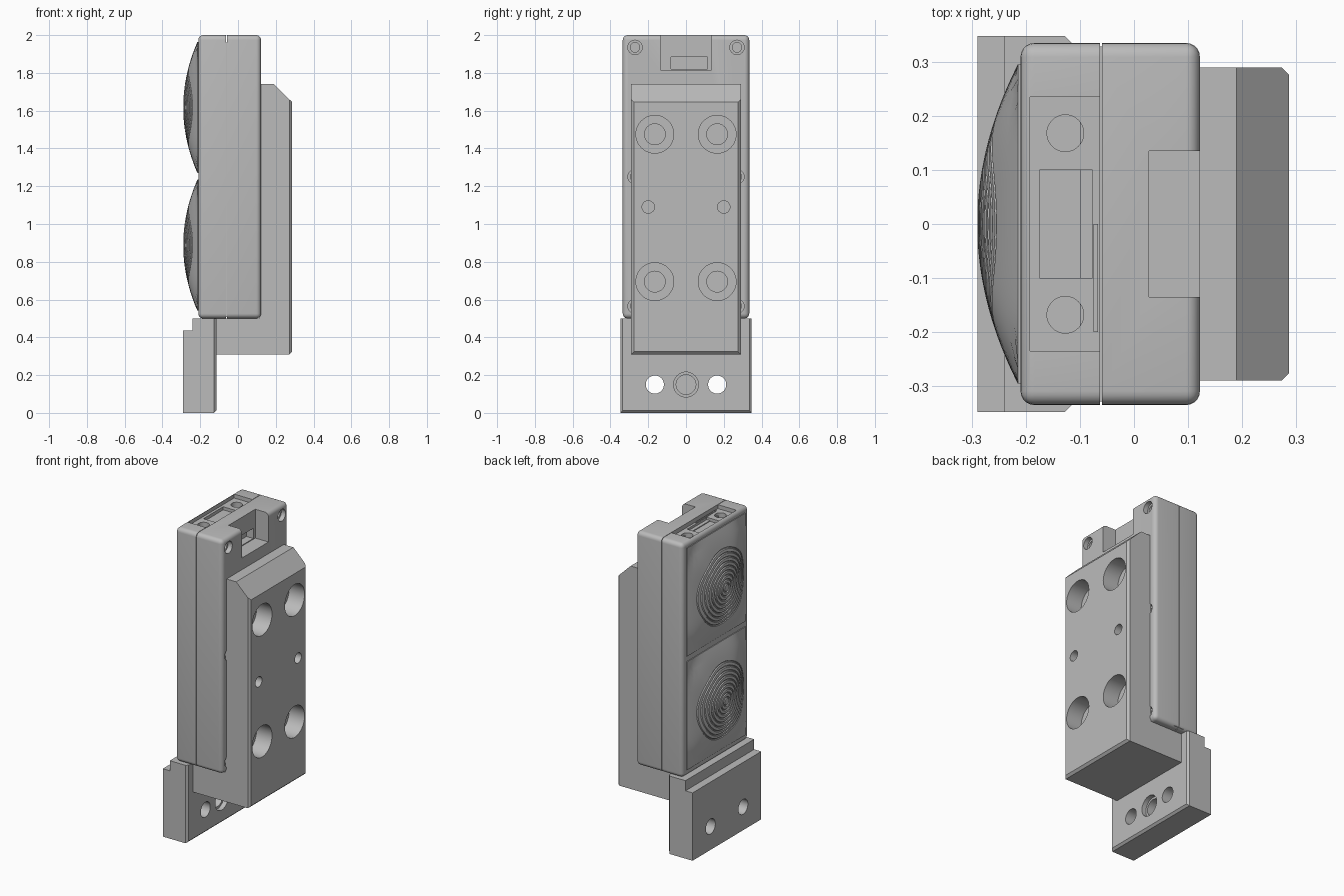
import bpy, bmesh, math
from mathutils import Matrix, Vector

old = bpy.data.objects.get("Cube")
if old:
    bpy.data.objects.remove(old, do_unlink=True)

grey = bpy.data.materials.new("plain_grey")
grey.use_nodes = True
grey.diffuse_color = (0.5, 0.5, 0.5, 1)
grey.node_tree.nodes["Principled BSDF"].inputs["Base Color"].default_value = (0.5, 0.5, 0.5, 1)


def make(name, bm):
    bmesh.ops.recalc_face_normals(bm, faces=bm.faces)
    mesh = bpy.data.meshes.new(name)
    bm.to_mesh(mesh)
    bm.free()
    obj = bpy.data.objects.new(name, mesh)
    obj.data.materials.append(grey)
    bpy.context.collection.objects.link(obj)
    return obj


def activate(obj):
    bpy.ops.object.select_all(action='DESELECT')
    obj.select_set(True)
    bpy.context.view_layer.objects.active = obj


def box_bm(lo, hi):
    bm = bmesh.new()
    bmesh.ops.create_cube(bm, size=1)
    lo, hi = Vector(lo), Vector(hi)
    for v in bm.verts:
        v.co = (lo + hi) / 2 + v.co * (hi - lo)
    return bm


def cyl_bm(center, radius, depth, axis='X'):
    # Cylinder running from the center backwards along its axis by depth
    bm = bmesh.new()
    bmesh.ops.create_cone(bm, cap_ends=True, segments=40, radius1=radius, radius2=radius, depth=depth + 0.1)
    shift = Matrix.Translation((0, 0, (0.1 - depth) / 2))
    turn = Matrix.Rotation(math.pi / 2, 4, 'Y') if axis == 'X' else Matrix()
    bmesh.ops.transform(bm, matrix=Matrix.Translation(center) @ turn @ shift, verts=bm.verts)
    return bm


def cut(obj, bm):
    cutter = make("cutter", bm)
    cutter.hide_render = True
    mod = obj.modifiers.new("cut", 'BOOLEAN')
    mod.operation, mod.solver, mod.object = 'DIFFERENCE', 'EXACT', cutter
    activate(obj)
    bpy.ops.object.modifier_apply(modifier=mod.name)
    bpy.data.objects.remove(cutter, do_unlink=True)


def extrude_profile(points, half):
    # Profile in x and z, extruded across y
    bm = bmesh.new()
    face = bm.faces.new([bm.verts.new((x, -half, z)) for x, z in points])
    new = bmesh.ops.extrude_face_region(bm, geom=[face])["geom"]
    bmesh.ops.translate(bm, vec=(0, 2 * half, 0), verts=[g for g in new if isinstance(g, bmesh.types.BMVert)])
    return bm


def bevel(bm, rule, width, segments=1):
    edges = [e for e in bm.edges if rule(*e.verts)]
    bmesh.ops.bevel(bm, geom=edges, offset=width, segments=segments, profile=0.5, affect='EDGES')


def half_shell(name, x0, x1, seam):
    bm = box_bm((x0, -0.335, 0.5), (x1, 0.335, 2))
    bevel(bm, lambda a, b: not (abs(a.co.x - seam) < 1e-4 and abs(b.co.x - seam) < 1e-4), 0.026, 5)
    return make(name, bm)


parts = []

# Housing: two rounded shells with a fine seam between them
front_shell = half_shell("lens_side_shell", -0.21, -0.0625, -0.0625)
back_shell = half_shell("mount_side_shell", -0.0595, 0.122, -0.0595)
seam_core = make("seam_core", box_bm((-0.1, -0.328, 0.507), (-0.03, 0.328, 1.96)))
parts += [front_shell, back_shell, seam_core]

# Top recess with window and screw holes
cut(front_shell, box_bm((-0.192, -0.235, 1.975), (0, 0.235, 2.1)))
cut(front_shell, box_bm((-0.175, -0.1, 1.955), (-0.077, 0.1, 2.1)))
for side in (-1, 1):
    cut(front_shell, cyl_bm((-0.127, side * 0.168, 1.975), 0.034, 0.03, 'Z'))
parts.append(make("recess_rib", box_bm((-0.075, -0.2, 1.96), (-0.067, 0, 1.98))))

# Notch, socket and screw holes of the mount side
cut(back_shell, box_bm((0.028, -0.135, 1.815), (0.2, 0.135, 2.1)))
cut(back_shell, box_bm((-0.02, -0.08, 1.82), (0.1, 0.115, 1.885)))
for side in (-1, 1):
    for z in (1.935, 1.25, 0.565):
        cut(back_shell, cyl_bm((0.122, side * 0.27, z), 0.038, 0.03))
        cut(back_shell, cyl_bm((0.122, side * 0.27, z), 0.025, 0.08))

# Mounting block with counterbored holes
bm = extrude_profile([(-0.12, 0.31), (0.287, 0.31), (0.287, 1.645), (0.19, 1.74),
                      (0.115, 1.74), (0.115, 0.499), (-0.12, 0.499)], 0.29)
bevel(bm, lambda a, b: min(a.co.x, b.co.x) > 0.28 and min(a.co.z, b.co.z) < 1, 0.014)
block = make("mounting_block", bm)
for y in (-0.165, 0.165):
    for z in (0.695, 1.475):
        cut(block, cyl_bm((0.287, y, z), 0.1, 0.11))
        cut(block, cyl_bm((0.287, y, z), 0.055, 0.16))
    cut(block, cyl_bm((0.287, math.copysign(0.2, y), 1.09), 0.033, 0.1))
parts.append(block)

# Stepped foot plate with two through holes and a blind centre hole
bm = extrude_profile([(-0.29, 0), (-0.115, 0), (-0.115, 0.5), (-0.24, 0.5),
                      (-0.24, 0.435), (-0.29, 0.435)], 0.348)
bevel(bm, lambda a, b: min(a.co.x, b.co.x) > -0.12 and min(a.co.z, b.co.z) < 0.1, 0.013)
foot = make("foot_plate", bm)
for y in (-0.165, 0.165):
    cut(foot, cyl_bm((-0.115, y, 0.15), 0.048, 0.3))
cut(foot, cyl_bm((-0.115, 0, 0.15), 0.066, 0.03))
cut(foot, cyl_bm((-0.115, 0, 0.15), 0.052, 0.11))
parts.append(foot)


# Domed square lenses with concentric grooves
def lens(name, zc, half_y=0.295, half_z=0.347, count=96):
    def bulge(y, z):
        u, v = abs(y / half_y), abs(z / half_z)
        return 0.075 * (1 - min(1, (u ** 5 + v ** 5) ** 0.4))

    rim = []
    for i in range(count):
        a = 2 * math.pi * i / count
        c, s = math.cos(a), math.sin(a)
        m = max(abs(c), abs(s))
        rim.append((half_y * c / m, half_z * s / m))
    rings = []
    for k in range(1, 10):
        for off, drop in ((-0.005, 0), (-0.002, 0.006), (0.002, 0.006), (0.005, 0)):
            rings.append((0.026 * k + off, 0, drop))
    rings += [(0.245, t / 5, 0) for t in range(1, 6)]

    bm = bmesh.new()
    prev = None
    for r, t, drop in rings:
        loop = []
        for y, z in rim:
            d = math.hypot(y, z)
            f = r / d * (1 - t) + t
            loop.append(bm.verts.new((-0.215 - bulge(y * f, z * f) + drop, y * f, zc + z * f)))
        if prev is None:
            bm.faces.new(loop)
        else:
            for i in range(count):
                j = (i + 1) % count
                bm.faces.new((prev[i], prev[j], loop[j], loop[i]))
        prev = loop
    # Skirt and back closing the lens
    base = [bm.verts.new((-0.2, v.co.y, v.co.z)) for v in prev]
    for i in range(count):
        j = (i + 1) % count
        bm.faces.new((prev[i], prev[j], base[j], base[i]))
    bm.faces.new(base)
    return make(name, bm)


parts += [lens("upper_lens", 1.617), lens("lower_lens", 0.888)]

for obj in parts:
    activate(obj)
    bpy.ops.object.shade_smooth_by_angle(angle=math.radians(30))
